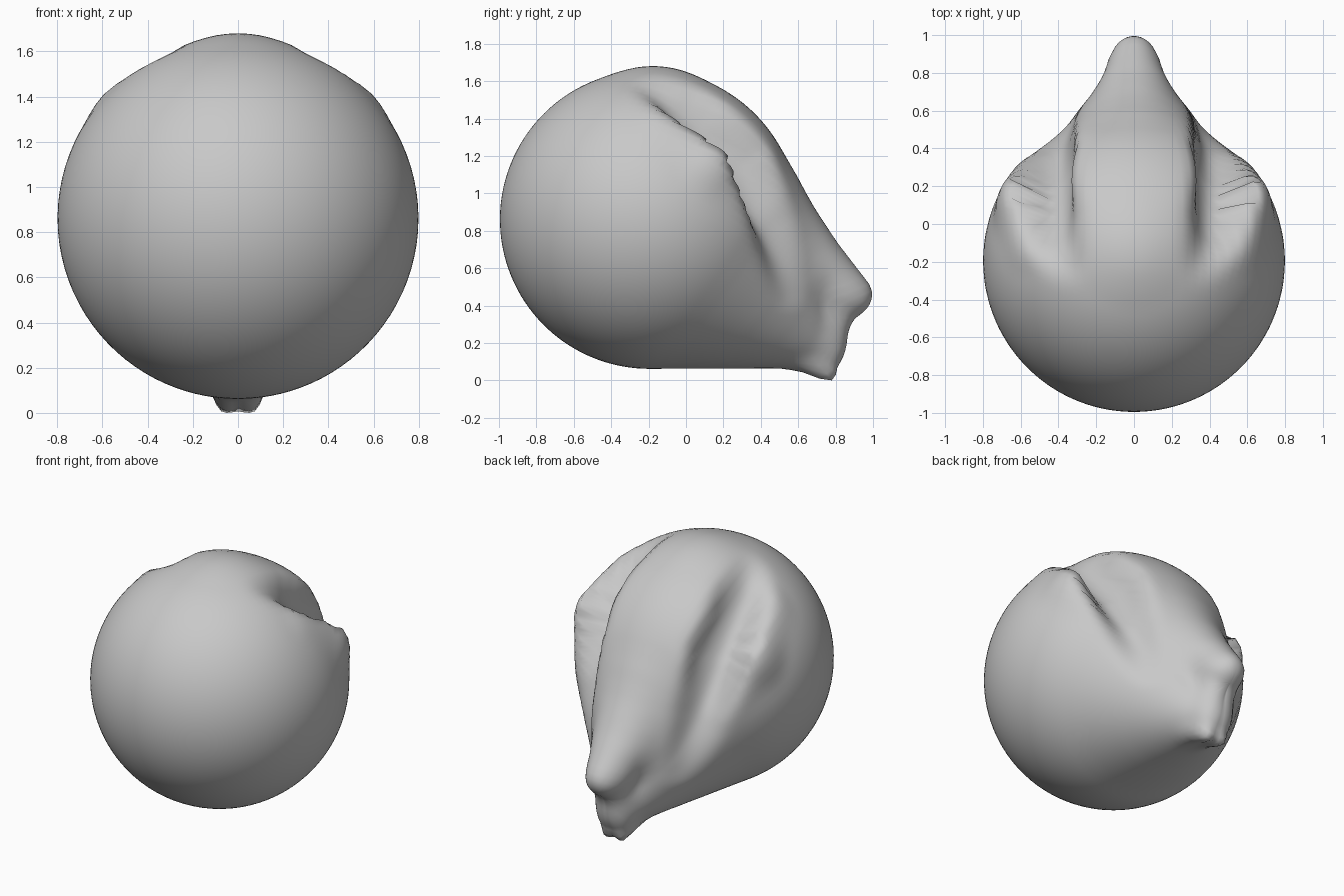
import bpy, bmesh, math
from mathutils import Vector

cube = bpy.data.objects.get("Cube")
if cube:
    bpy.data.objects.remove(cube)


def cone(p, a, b):
    """Signed distance to a tapered capsule between two balls (centre, radius)."""
    (ca, ra), (cb, rb) = a, b
    axis = cb - ca
    length = axis.length
    rel = p - ca
    along = rel.dot(axis) / length
    off = math.sqrt(max(rel.length_squared - along * along, 0))
    k = (ra - rb) / length
    s = min(max(along - off * k / math.sqrt(1 - k * k), 0), length)
    return math.hypot(along - s, off) - ra + k * s


def blend(a, b, k):
    """Smooth union of two distances."""
    h = max(k - abs(a - b), 0) / k
    return min(a, b) - h * h * k / 4


def ball(x, y, z, r):
    return Vector((x, y, z)), r


def chain(p, balls):
    return min(cone(p, a, b) for a, b in zip(balls, balls[1:]))


# Round belly tapering to the low rear end
BELLY = [ball(0, -.2, .86, .798), ball(0, .71, .185, .12)]
# Swelling on each flank, outside the groove
LOBE = [ball(.42, -.13, 1.25, .22), ball(.49, .09, 1.11, .235),
        ball(.39, .27, .85, .18)]
# Central ridge running from the crown to the rear tip
RIDGE = [ball(0, -.17, 1.3, .355), ball(0, .32, .86, .335),
         ball(0, .63, .61, .215), ball(0, .89, .46, .1)]
# Groove beside the ridge
GROOVE = [ball(.38, -.2, 1.63, .03), ball(.43, 0, 1.46, .11),
          ball(.45, .3, 1.16, .145), ball(.44, .48, .85, .12),
          ball(.42, .6, .5, .05)]
# Web of skin joining the tip to the lip below it
WEB = [ball(.02, .82, .43, .09), ball(.03, .77, .22, .065),
       ball(.04, .74, .07, .04)]
# Small pointed lip under the tip
LIP = [ball(.03, .58, .17, .1), ball(.055, .765, .025, .025),
       ball(0, .76, .037, .025)]


def surface(p):
    p = Vector((abs(p.x), p.y, p.z))
    d = blend(chain(p, BELLY), chain(p, LOBE), .06)
    d = -blend(-d, chain(p, GROOVE), .14)
    d = blend(d, chain(p, RIDGE), .09)
    d = blend(d, chain(p, WEB), .1)
    return blend(d, chain(p, LIP), .05)


# Sphere with its pole towards the tip, shrunk onto the blended form
centre = BELLY[0][0]
turn = Vector((0, 1.1, -.5)).to_track_quat('Z', 'X').to_matrix()
bm = bmesh.new()
bmesh.ops.create_uvsphere(bm, u_segments=96, v_segments=80, radius=1)
for v in bm.verts:
    theta = math.acos(max(-1, min(1, v.co.z)))
    phi = math.atan2(v.co.y, v.co.x)
    theta = math.pi * (theta / math.pi) ** 1.35
    ray = turn @ Vector((math.sin(theta) * math.cos(phi),
                         math.sin(theta) * math.sin(phi), math.cos(theta)))
    reach = 1.5
    for step in range(40):
        d = surface(centre + ray * reach)
        if d < .0008:
            break
        reach -= d * .9
    v.co = centre + ray * reach

# Stand on the ground, centred front to back
lo = [min(v.co[i] for v in bm.verts) for i in range(3)]
hi = [max(v.co[i] for v in bm.verts) for i in range(3)]
shift = Vector((0, -(lo[1] + hi[1]) / 2, -lo[2]))
bmesh.ops.translate(bm, verts=bm.verts, vec=shift)
bmesh.ops.recalc_face_normals(bm, faces=bm.faces)

mesh = bpy.data.meshes.new("body")
bm.to_mesh(mesh)
bm.free()
body = bpy.data.objects.new("body", mesh)
bpy.context.collection.objects.link(body)

# Plain grey colour
grey = bpy.data.materials.new("plain_grey")
grey.use_nodes = True
colour = (.58, .58, .58, 1)
grey.diffuse_color = colour
grey.node_tree.nodes["Principled BSDF"].inputs["Base Color"].default_value = colour
mesh.materials.append(grey)
for face in mesh.polygons:
    face.use_smooth = True
